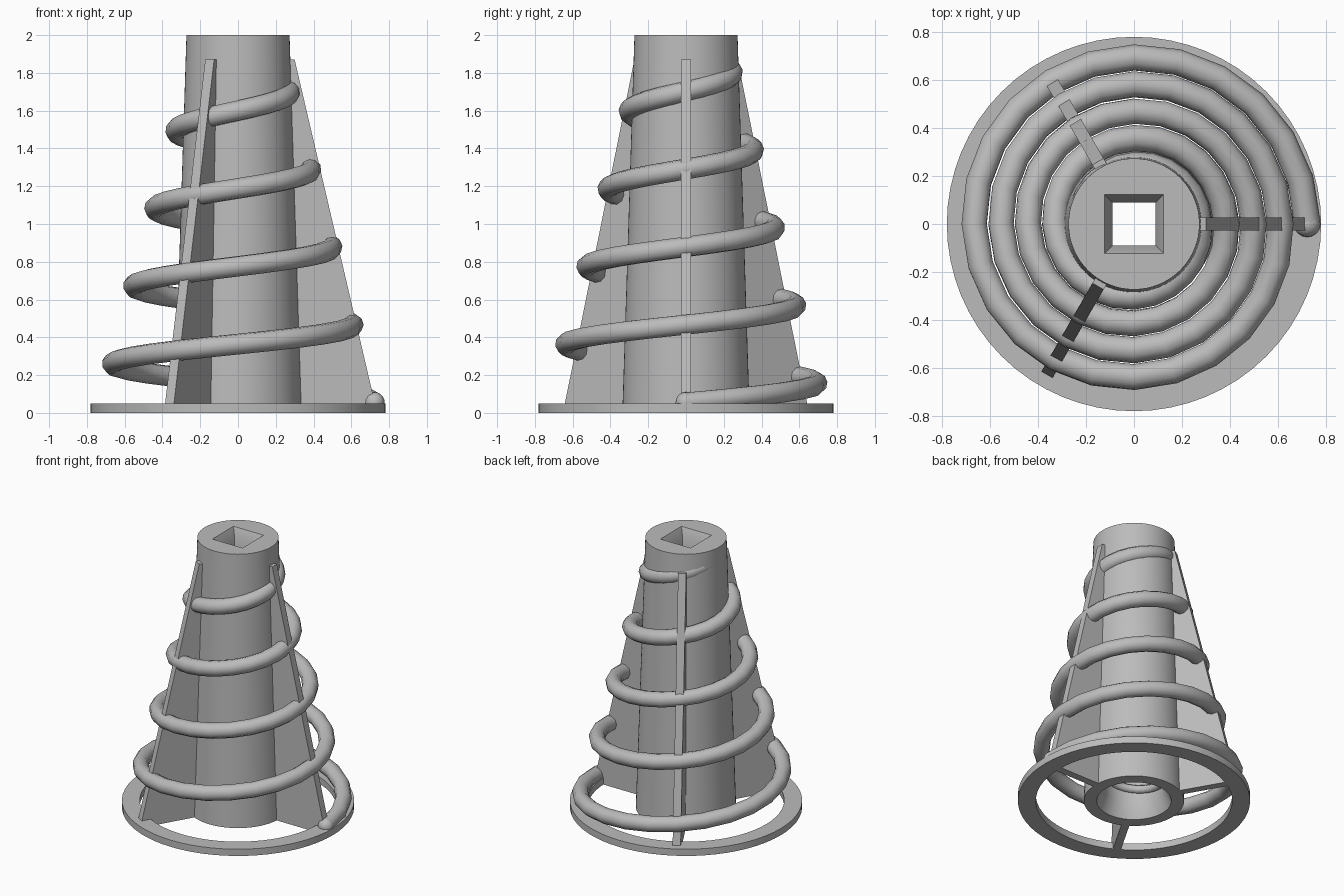
import bpy, bmesh, math
from mathutils import Matrix

default = bpy.data.objects.get("Cube")
if default:
    bpy.data.objects.remove(default, do_unlink=True)

grey = bpy.data.materials.new("light grey")
grey.use_nodes = True
grey.diffuse_color = (0.5, 0.5, 0.5, 1)
grey.node_tree.nodes["Principled BSDF"].inputs["Base Color"].default_value = (0.5, 0.5, 0.5, 1)


def add_object(name, bm):
    bmesh.ops.recalc_face_normals(bm, faces=bm.faces)
    mesh = bpy.data.meshes.new(name)
    bm.to_mesh(mesh)
    bm.free()
    mesh.materials.append(grey)
    obj = bpy.data.objects.new(name, mesh)
    bpy.context.collection.objects.link(obj)
    return obj


def smooth(obj, degrees=35):
    bpy.ops.object.select_all(action="DESELECT")
    obj.select_set(True)
    bpy.context.view_layer.objects.active = obj
    bpy.ops.object.shade_smooth_by_angle(angle=math.radians(degrees))


def stack(name, rings, sides, turn=0.0):
    """Closed solid through (radius, height) rings, capped at both ends."""
    bm = bmesh.new()
    loops = []
    for r, z in rings:
        loops.append([bm.verts.new((r * math.cos(turn + i * math.tau / sides),
                                    r * math.sin(turn + i * math.tau / sides), z))
                      for i in range(sides)])
    for a, b in zip(loops, loops[1:]):
        for i in range(sides):
            j = (i + 1) % sides
            bm.faces.new((a[i], a[j], b[j], b[i]))
    bm.faces.new(loops[0])
    bm.faces.new(loops[-1])
    return add_object(name, bm)


def cut(obj, cutter):
    cutter.hide_render = True
    mod = obj.modifiers.new("cut", "BOOLEAN")
    mod.operation = "DIFFERENCE"
    mod.solver = "EXACT"
    mod.object = cutter
    bpy.context.view_layer.objects.active = obj
    bpy.ops.object.modifier_apply(modifier=mod.name)
    bpy.data.objects.remove(cutter, do_unlink=True)


def tube(name, points, radius, resolution):
    curve = bpy.data.curves.new(name, "CURVE")
    curve.dimensions = "3D"
    curve.bevel_depth = radius
    curve.bevel_resolution = resolution
    curve.use_fill_caps = True
    spline = curve.splines.new("POLY")
    spline.points.add(len(points) - 1)
    for p, co in zip(spline.points, points):
        p.co = (*co, 1)
    obj = bpy.data.objects.new(name, curve)
    bpy.context.collection.objects.link(obj)
    bpy.ops.object.select_all(action="DESELECT")
    obj.select_set(True)
    bpy.context.view_layer.objects.active = obj
    bpy.ops.object.convert(target="MESH")
    obj = bpy.context.object
    obj.data.materials.clear()
    obj.data.materials.append(grey)
    smooth(obj, 50)
    return obj


def helix(turns, r0, r_step, z0, pitch, per_turn):
    points = []
    for i in range(int(turns * per_turn) + 1):
        t = i / per_turn
        r = r0 + r_step * t
        points.append((r * math.cos(t * math.tau), r * math.sin(t * math.tau), z0 + pitch * t))
    return points


# Flat base ring
ring = stack("base_ring", [(0.78, 0), (0.78, 0.05)], 64)
cut(ring, stack("ring_cutter", [(0.66, -0.1), (0.66, 0.2)], 64))
smooth(ring)

# Tapered column: threaded bore from below, square socket from above
column = stack("column", [(0.337, 0), (0.273, 2)], 64)
cut(column, stack("bore_cutter", [(0.255, -0.01), (0.21, 0.1), (0.21, 0.5), (0.14, 1.75)], 48))
root2 = math.sqrt(2)
cut(column, stack("socket_cutter", [(0.09 * root2, 1.6), (0.09 * root2, 1.93),
                                    (0.124 * root2, 2.001)], 4, math.pi / 4))
smooth(column)
tube("bore_thread", helix(2.5, 0.21, 0, 0.12, 0.14, 24), 0.03, 2)

# Three tapering fins between column and ring
for index, name in enumerate(("left_fin", "back_fin", "front_fin")):
    bm = bmesh.new()
    outline = [(0.3, 0), (0.735, 0), (0.725, 0.05), (0.3, 1.87), (0.26, 1.87)]
    face = bm.faces.new([bm.verts.new((x, -0.027, z)) for x, z in outline])
    side = bmesh.ops.extrude_face_region(bm, geom=[face])["geom"]
    bmesh.ops.translate(bm, vec=(0, 0.054, 0),
                        verts=[v for v in side if isinstance(v, bmesh.types.BMVert)])
    bmesh.ops.rotate(bm, verts=bm.verts, matrix=Matrix.Rotation(index * math.tau / 3, 3, "Z"))
    add_object(name, bm)

# Conical coil winding up into the column, with a rounded foot
path = helix(4.5, 0.722, -0.112, 0.055, 0.412, 24)
tube("coil", path, 0.055, 3)
bm = bmesh.new()
bmesh.ops.create_uvsphere(bm, u_segments=16, v_segments=10, radius=0.055,
                          matrix=Matrix.Translation(path[0]))
smooth(add_object("coil_foot", bm), 60)
